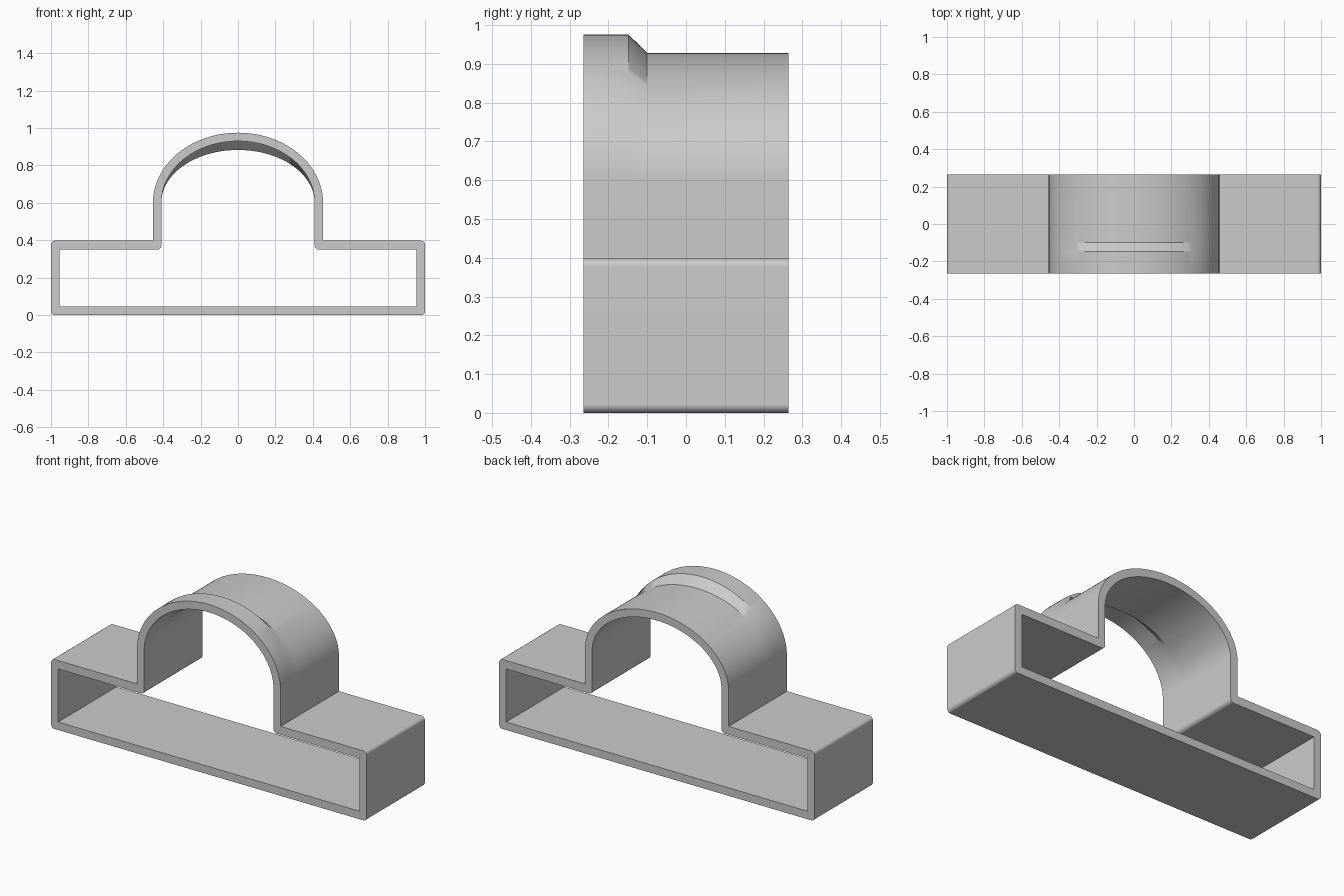
import bpy, bmesh, math
from mathutils import Vector

cube = bpy.data.objects.get("Cube")
if cube:
    bpy.data.objects.remove(cube)

HALF_DEPTH = 0.264
SPRING = 0.6          # height where the arch starts
ARCH_STEPS = 32
CORNER_STEPS = 4


def fillet(prev, corner, nxt, radius):
    """Points of a right-angled corner rounded by radius."""
    p, c, n = Vector(prev), Vector(corner), Vector(nxt)
    a, b = (p - c).normalized(), (n - c).normalized()
    centre = c + (a + b) * radius
    steps = [math.pi / 2 * i / CORNER_STEPS for i in range(CORNER_STEPS + 1)]
    return [centre - radius * (b * math.cos(t) + a * math.sin(t)) for t in steps]


def profile(side, low, high, wall, top, radii):
    """Closed outline in x and z: a box with an elliptical arch above it."""
    path = [(0, low), (side, low), (side, high), (wall, high), (wall, SPRING)]
    half = [Vector(path[0])]
    for i, radius in enumerate(radii, 1):
        half += fillet(path[i - 1], path[i], path[i + 1], radius)
    for i in range(ARCH_STEPS + 1):
        t = math.pi / 2 * i / ARCH_STEPS
        half.append(Vector((wall * math.cos(t), SPRING + (top - SPRING) * math.sin(t))))
    half[-1].x = 0
    return half + [Vector((-p.x, p.y)) for p in reversed(half[1:-1])]


def bridge(bm, a, b):
    n = len(a)
    for i in range(n):
        j = (i + 1) % n
        bm.faces.new((a[i], a[j], b[j], b[i]))


# Clip body: the taller arch at the front steps down to the rear arch
stations = [(-HALF_DEPTH, 0), (-0.148, 0), (-0.1, 0.047), (HALF_DEPTH, 0.047)]
bm = bmesh.new()
outer, inner = [], []
for y, drop in stations:
    out = profile(1.0, 0, 0.398, 0.455, 0.975 - drop, (0.022, 0.022, 0.003))
    ins = profile(0.955, 0.046, 0.35, 0.41, 0.93 - drop, (0.003, 0.003, 0.022))
    outer.append([bm.verts.new((p.x, y, p.y)) for p in out])
    inner.append([bm.verts.new((p.x, y, p.y)) for p in ins])
for rings in (outer, inner):
    for a, b in zip(rings, rings[1:]):
        bridge(bm, a, b)
# Rims closing the wall at both ends
bridge(bm, outer[0], inner[0])
bridge(bm, outer[-1], inner[-1])
bmesh.ops.recalc_face_normals(bm, faces=bm.faces)

mesh = bpy.data.meshes.new("arched_sleeve")
bm.to_mesh(mesh)
bm.free()
sleeve = bpy.data.objects.new("arched_sleeve", mesh)
bpy.context.collection.objects.link(sleeve)

# Plain grey
grey = bpy.data.materials.new("plain_grey")
grey.use_nodes = True
colour = (0.6, 0.6, 0.6, 1)
grey.diffuse_color = colour
grey.node_tree.nodes["Principled BSDF"].inputs["Base Color"].default_value = colour
mesh.materials.append(grey)

# Smooth the arch and rounded corners, keeping the flats flat
bpy.ops.object.select_all(action="DESELECT")
sleeve.select_set(True)
bpy.context.view_layer.objects.active = sleeve
bpy.ops.object.shade_smooth_by_angle(angle=math.radians(30))
weighted = sleeve.modifiers.new("flat_sides", "WEIGHTED_NORMAL")
weighted.keep_sharp = True
